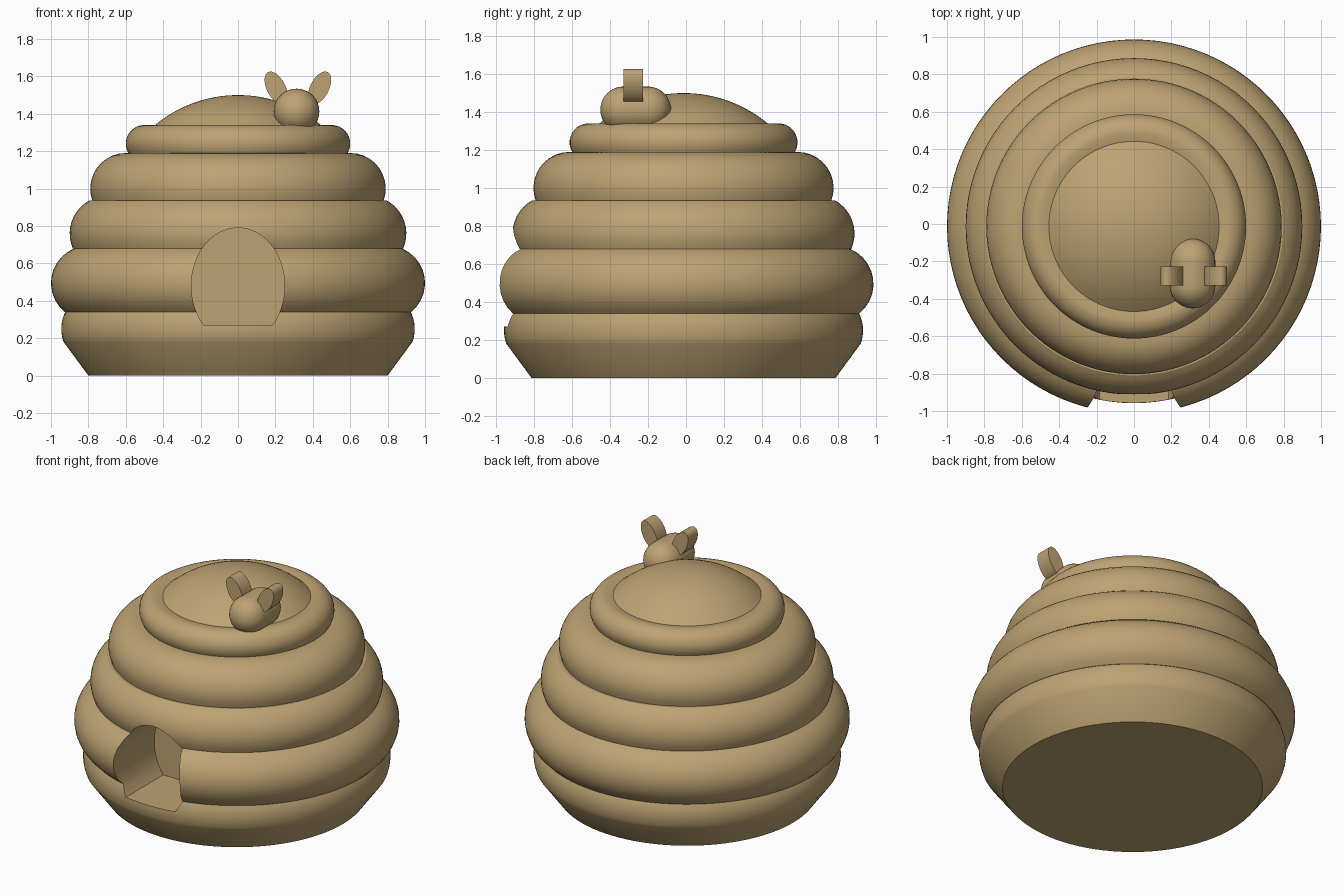
import bpy, bmesh, math
from mathutils import Matrix, Vector

if "Cube" in bpy.data.objects:
    bpy.data.objects.remove(bpy.data.objects["Cube"])

CY = -0.013   # hive axis, slightly forward because the doorway trims the front

straw = bpy.data.materials.new("straw tan")
straw.diffuse_color = (0.51, 0.365, 0.17, 1)
straw.use_nodes = True
straw.node_tree.nodes["Principled BSDF"].inputs["Base Color"].default_value = straw.diffuse_color


def finish(name, bm):
    bmesh.ops.recalc_face_normals(bm, faces=bm.faces)
    me = bpy.data.meshes.new(name)
    bm.to_mesh(me)
    bm.free()
    me.materials.append(straw)
    ob = bpy.data.objects.new(name, me)
    bpy.context.collection.objects.link(ob)
    return ob


def smooth(ob, angle=30):
    bpy.ops.object.select_all(action='DESELECT')
    ob.select_set(True)
    bpy.context.view_layer.objects.active = ob
    bpy.ops.object.shade_smooth_by_angle(angle=math.radians(angle))


def lathe(name, profile, matrix, steps=96):
    """Revolve (radius, height) points about z; both ends lie on the axis."""
    bm = bmesh.new()
    rings = []
    for r, z in profile:
        n = 1 if r < 1e-6 else steps
        rings.append([bm.verts.new((r * math.cos(2 * math.pi * i / steps),
                                    r * math.sin(2 * math.pi * i / steps), z))
                      for i in range(n)])
    for a, b in zip(rings, rings[1:]):
        for i in range(steps):
            j = (i + 1) % steps
            quad = [a[i % len(a)], a[j % len(a)], b[j % len(b)], b[i % len(b)]]
            bm.faces.new(list(dict.fromkeys(quad)))
    bm.transform(matrix)
    return finish(name, bm)


def oval_prism(name, a, b, y0, y1, matrix, floor=None, steps=48):
    """Oval in the xz plane extruded along y, optionally cut flat at the bottom."""
    bm = bmesh.new()
    pts = [(a * math.cos(2 * math.pi * i / steps), b * math.sin(2 * math.pi * i / steps))
           for i in range(steps)]
    if floor is not None:
        w = a * math.sqrt(1 - (floor / b) ** 2)
        pts = [p for p in pts if p[1] > floor + 0.005]
        k = next(i for i, p in enumerate(pts) if p[0] < 0 and pts[i - 1][1] > p[1]
                 and (i + 1 == len(pts) or pts[i + 1][0] > 0))
        pts[k + 1:k + 1] = [(-w, floor), (w, floor)]
    front = [bm.verts.new((x, y0, z)) for x, z in pts]
    back = [bm.verts.new((x, y1, z)) for x, z in pts]
    bm.faces.new(front)
    bm.faces.new(back)
    for i in range(len(pts)):
        j = (i + 1) % len(pts)
        bm.faces.new([front[i], front[j], back[j], back[i]])
    bm.transform(matrix)
    return finish(name, bm)


# Hive: tapered base, five rope coils and a domed cap as one turned solid
profile = [(0, 0), (0.80, 0)]
# coil: ring radius, rope radius, centre height, bottom, top
coils = [(0.745, 0.20, 0.25, 0.18, 0.34),
         (0.80, 0.20, 0.495, 0.34, 0.68),
         (0.70, 0.20, 0.76, 0.68, 0.935),
         (0.60, 0.19, 1.00, 0.935, 1.19),
         (0.50, 0.10, 1.24, 1.19, 1.34)]
for R, r, zc, lo, hi in coils:
    t0 = math.asin((lo - zc) / r)
    t1 = math.asin(min(1, (hi - zc) / r))
    n = 10
    for i in range(n + 1):
        t = t0 + (t1 - t0) * i / n
        profile.append((R + r * math.cos(t), zc + r * math.sin(t)))
cap_r, cap_h = 0.455, 0.17
sphere_r = (cap_r ** 2 + cap_h ** 2) / (2 * cap_h)
t_max = math.asin(cap_r / sphere_r)
for i in range(11):
    t = t_max * (1 - i / 10)
    profile.append((sphere_r * math.sin(t), 1.50 - sphere_r * (1 - math.cos(t))))
profile[-1] = (0, 1.50)
hive = lathe("hive", profile, Matrix.Translation((0, CY, 0)))

# Doorway: arched recess with a flat floor
cutter = oval_prism("doorway_cutter", 0.25, 0.31, -1.3, -0.54,
                    Matrix.Translation((0, 0, 0.48)), floor=-0.21)
mod = hive.modifiers.new("doorway", 'BOOLEAN')
mod.operation = 'DIFFERENCE'
mod.solver = 'EXACT'
mod.object = cutter
bpy.context.view_layer.objects.active = hive
bpy.ops.object.modifier_apply(modifier=mod.name)
bpy.data.objects.remove(cutter)
smooth(hive)

# Bee body: capsule lying along y
br, half = 0.122, 0.064
caps = []
for i in range(21):
    t = -math.pi / 2 + math.pi * i / 20
    for s in ((-1, 1) if i == 10 else (-1,) if i < 10 else (1,)):
        caps.append((br * math.cos(t) if 0 < i < 20 else 0, br * math.sin(t) + s * half))
body = lathe("bee_body", caps, Matrix.Translation((0.313, -0.265, 1.412))
             @ Matrix.Rotation(math.pi / 2, 4, 'X'), steps=32)
smooth(body)

# Bee wings: thick oval plates leaning outward
for side, name in ((-1, "left_wing"), (1, "right_wing")):
    m = (Matrix.Translation((0.32 + side * 0.116, -0.278, 1.538))
         @ Matrix.Rotation(side * math.radians(27), 4, 'Y'))
    smooth(oval_prism(name, 0.05, 0.095, -0.052, 0.052, m, steps=32))
